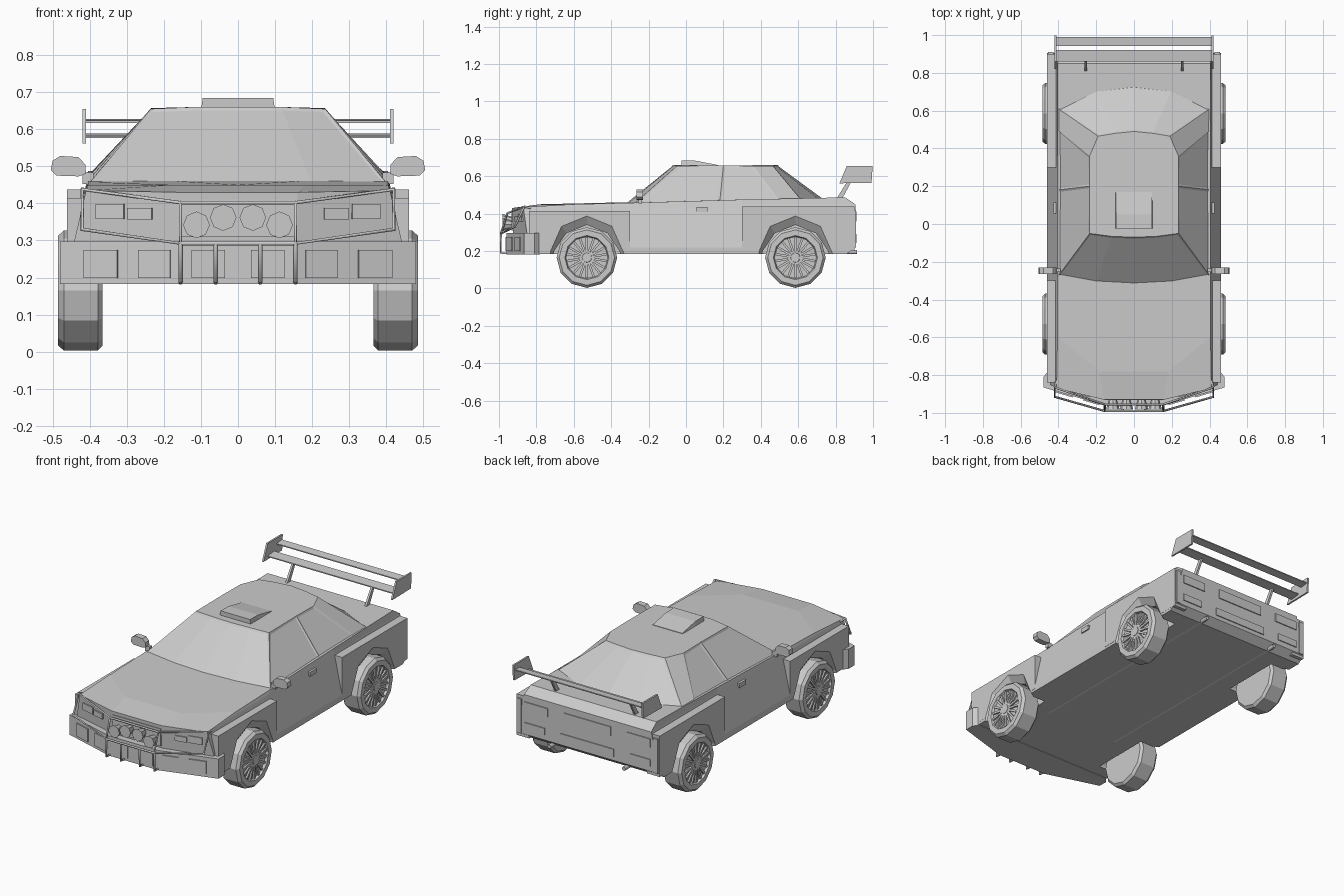
import bpy, bmesh, math
from mathutils import Vector, Matrix

cube = bpy.data.objects.get("Cube")
if cube:
    bpy.data.objects.remove(cube)

grey = bpy.data.materials.new("plain_grey")
grey.use_nodes = True
tone = (0.6, 0.6, 0.6, 1)
grey.diffuse_color = tone
grey.node_tree.nodes["Principled BSDF"].inputs["Base Color"].default_value = tone


def finish(name, bm):
    bmesh.ops.recalc_face_normals(bm, faces=bm.faces)
    mesh = bpy.data.meshes.new(name)
    bm.to_mesh(mesh)
    bm.free()
    mesh.materials.append(grey)
    obj = bpy.data.objects.new(name, mesh)
    bpy.context.collection.objects.link(obj)
    return obj


def loft(name, rings, done=True):
    """Skin closed rings of equal length and cap both ends."""
    bm = bmesh.new()
    loops = [[bm.verts.new(p) for p in ring] for ring in rings]
    for a, b in zip(loops, loops[1:]):
        for i in range(len(a)):
            j = (i + 1) % len(a)
            bm.faces.new((a[i], a[j], b[j], b[i]))
    bm.faces.new(loops[0])
    bm.faces.new(loops[-1])
    bmesh.ops.recalc_face_normals(bm, faces=bm.faces)
    return finish(name, bm) if done else bm


def mirrored(half):
    """Full ring from a half outline that starts and ends on x = 0."""
    return half + [(-x, y, z) for x, y, z in half[-2:0:-1]]


def flat(half, z):
    return mirrored([(x, y, z) for x, y in half])


def side_prism(name, outline, x0, x1):
    return loft(name, [[(x, y, z) for y, z in outline] for x in (x0, x1)])


def box(name, centre, size, turn=0, axis='Z'):
    bm = bmesh.new()
    mat = Matrix.Translation(centre) @ Matrix.Rotation(turn, 4, axis) @ Matrix.Diagonal((*size, 1))
    bmesh.ops.create_cube(bm, size=1, matrix=mat)
    return finish(name, bm)


def tube(name, points, radius=0.006, cyclic=False):
    curve = bpy.data.curves.new(name, 'CURVE')
    curve.dimensions = '3D'
    curve.bevel_depth = radius
    curve.bevel_resolution = 1
    curve.use_fill_caps = True
    spline = curve.splines.new('POLY')
    spline.points.add(len(points) - 1)
    for p, co in zip(spline.points, points):
        p.co = (*co, 1)
    spline.use_cyclic_u = cyclic
    curve.materials.append(grey)
    obj = bpy.data.objects.new(name, curve)
    bpy.context.collection.objects.link(obj)


# Body shell: floor, skirt, belt line and top deck
floor = [(0, -.92), (.16, -.92), (.46, -.84), (.46, -.3), (.46, .3), (.46, .86), (0, .86)]
skirt = floor[:5] + [(.46, .905), (0, .905)]
belt = [(0, -.93, .43), (.16, -.93, .43), (.41, -.87, .435), (.41, -.3, .44),
        (.41, .3, .45), (.41, .905, .45), (0, .905, .45)]
deck = [(0, -.78, .45), (.18, -.78, .45), (.405, -.6, .45), (.405, -.28, .458),
        (.405, .3, .475), (.405, .85, .487), (0, .85, .487)]
body = loft("body", [flat(floor, .185), flat(skirt, .22), mirrored(belt), mirrored(deck)])

# Cabin with inset glass
sill = [(0, -.33, .45), (.2, -.32, .45), (.405, -.28, .45), (.405, .18, .46),
        (.405, .5, .47), (.4, .61, .48), (.2, .71, .48), (0, .735, .48)]
roof = [(0, -.07, .66), (.12, -.065, .66), (.235, -.05, .655), (.235, .2, .657),
        (.235, .36, .655), (.19, .465, .655), (.1, .48, .658), (0, .49, .66)]
bm = loft("cabin", [mirrored(sill), mirrored(roof)], done=False)
walls = [f for f in bm.faces if len(f.verts) == 4]
screens = [f for f in walls if abs(f.calc_center_median().x) < .25]
sides = [f for f in walls if f not in screens and -.2 < f.calc_center_median().y < .4]
bmesh.ops.inset_region(bm, faces=screens, thickness=.012, depth=-.003)
bmesh.ops.inset_individual(bm, faces=sides, thickness=.014, depth=-.004)
finish("cabin", bm)

# Roof scoop
loft("roof_scoop", [[(-w, y, .65), (w, y, .65), (w * .95, y, z), (-w * .95, y, z)]
                    for w, y, z in ((.1, -.025, .685), (.1, .05, .683), (.1, .17, .66))])

# Front bumper
lip = [(0, -.96), (.16, -.96), (.48, -.865), (.48, -.81), (.455, -.78), (0, -.78)]
loft("front_bumper", [flat(lip, .182), flat(lip, .297)])
box("grille", (0, -.929, .36), (.31, .008, .1))

slant = math.atan2(.095, .32)


def wheel(name, s, y):
    def ring(x, r):
        return [(s * x, y + r * math.sin(math.tau * i / 12),
                 .165 + r * math.cos(math.tau * i / 12)) for i in range(12)]
    loft(name, [ring(.365, .148), ring(.378, .162), ring(.47, .162), ring(.485, .148),
                ring(.485, .118), ring(.472, .112)])
    loft(name + "_hub", [ring(.47, .03), ring(.484, .025)])
    bm = bmesh.new()
    for i in range(18):
        mat = (Matrix.Translation((s * .475, y, .165)) @ Matrix.Rotation(math.tau * i / 18, 4, 'X')
               @ Matrix.Translation((0, 0, .065)) @ Matrix.Diagonal((.012, .012, .09, 1)))
        bmesh.ops.create_cube(bm, size=1, matrix=mat)
    finish(name + "_spokes", bm)


def arch(points, y, x, s):
    return [(s * x, y + a, z) for a, z in points]


wide = [(-.23, .1), (-.195, .2), (-.135, .335), (0, .39), (.135, .335), (.195, .2), (.23, .1)]
tight = [(-.19, .1), (-.175, .2), (-.11, .295), (0, .34), (.11, .295), (.175, .2), (.19, .1)]

for s, side in ((1, "left"), (-1, "right")):
    # Fenders with bevelled wheel arches
    fenders = []
    for end, y, y0, y1, top in (("front", -.53, -.84, -.3, .415), ("rear", .585, .3, .9, .438)):
        fender = side_prism(f"{side}_{end}_fender",
                            [(y0, .2), (y1, .2), (y1, top), (y0, top)], s * .38, s * .461)
        cutter = loft(f"{side}_{end}_arch_cutter",
                      [arch(tight, y, .345, s), arch(tight, y, .43, s),
                       arch(wide, y, .463, s), arch(wide, y, .6, s)])
        cutter.hide_render = True
        cutter.hide_viewport = True
        cutter.display_type = 'WIRE'
        for target in (fender, body):
            mod = target.modifiers.new("arch", 'BOOLEAN')
            mod.operation = 'DIFFERENCE'
            mod.solver = 'EXACT'
            mod.object = cutter
        wheel(f"{side}_{end}_wheel", s, y)

    # Door handle, mirror and exhaust
    box(f"{side}_door_handle", (s * .416, .085, .422), (.02, .06, .026))
    loft(f"{side}_mirror", [[(s * x, y, z) for x, z in
                             ((.41, .48), (.43, .473), (.49, .475), (.505, .49),
                              (.5, .515), (.48, .528), (.43, .525), (.412, .505))]
                            for y in (-.265, -.23)])
    box(f"{side}_mirror_arm", (s * .405, -.245, .468), (.03, .02, .03))
    tube(f"{side}_exhaust", [(s * .24, -.45, .195), (s * .24, .915, .195)], .012)

    # Lamps and bumper panels
    box(f"{side}_outer_headlamp", (s * .345, -.884, .378), (.078, .01, .04), s * slant * .8)
    box(f"{side}_inner_headlamp", (s * .265, -.904, .372), (.068, .01, .03), s * slant * .8)
    box(f"{side}_outer_bumper_panel", (s * .37, -.9, .237), (.095, .009, .075), s * slant)
    box(f"{side}_mid_bumper_panel", (s * .225, -.942, .237), (.09, .009, .075), s * slant)
    box(f"{side}_inner_bumper_panel", (s * .08, -.961, .237), (.09, .009, .075))
    box(f"{side}_tail_lamp", (s * .33, .906, .385), (.15, .009, .05))
    box(f"{side}_rear_bumper_panel", (s * .34, .906, .27), (.13, .009, .04))
    box(f"{side}_rear_edge_trim", (s * .44, .9, .32), (.03, .02, .2))

    # Bull bar loop and uprights
    tube(f"{side}_bull_bar", [(s * .155, -.955, .402), (s * .42, -.865, .438),
                              (s * .42, -.915, .33), (s * .155, -.99, .292)], cyclic=True)
    tube(f"{side}_bar_mount", [(s * .42, -.865, .438), (s * .41, -.83, .43)])
    tube(f"{side}_outer_upright", [(s * .155, -.99, .292), (s * .155, -.99, .19),
                                   (s * .155, -.95, .187)])
    tube(f"{side}_inner_upright", [(s * .06, -.99, .292), (s * .06, -.99, .19),
                                   (s * .06, -.95, .187)])

    # Spot lamps
    for label, x, z in (("outer", .112, .342), ("inner", .04, .362)):
        bm = bmesh.new()
        mat = Matrix.Translation((s * x, -.957, z)) @ Matrix.Rotation(math.pi / 2, 4, 'X')
        bmesh.ops.create_cone(bm, cap_ends=True, segments=8, radius1=.022, radius2=.036,
                              depth=.05, matrix=mat)
        finish(f"{side}_{label}_spot_lamp", bm)

    # Wing end plate and strut
    side_prism(f"{side}_wing_end_plate",
               [(.82, .562), (.86, .655), (.998, .655), (.992, .565)], s * .41, s * .42)
    side_prism(f"{side}_wing_strut",
               [(.805, .48), (.835, .48), (.888, .578), (.866, .578)], s * .249, s * .261)

# Bars between both sides
tube("bull_bar_top", [(-.155, -.955, .402), (.155, -.955, .402)])
tube("bull_bar_bottom", [(-.155, -.99, .292), (.155, -.99, .292)])
side_prism("lower_wing_blade", [(.86, .576), (.92, .582), (.92, .588), (.86, .582)], -.41, .41)
side_prism("upper_wing_blade", [(.942, .617), (.99, .622), (.99, .628), (.942, .623)], -.41, .41)
box("rear_plate", (0, .906, .385), (.3, .009, .055))
box("rear_bumper_panel", (0, .906, .265), (.34, .009, .045))
